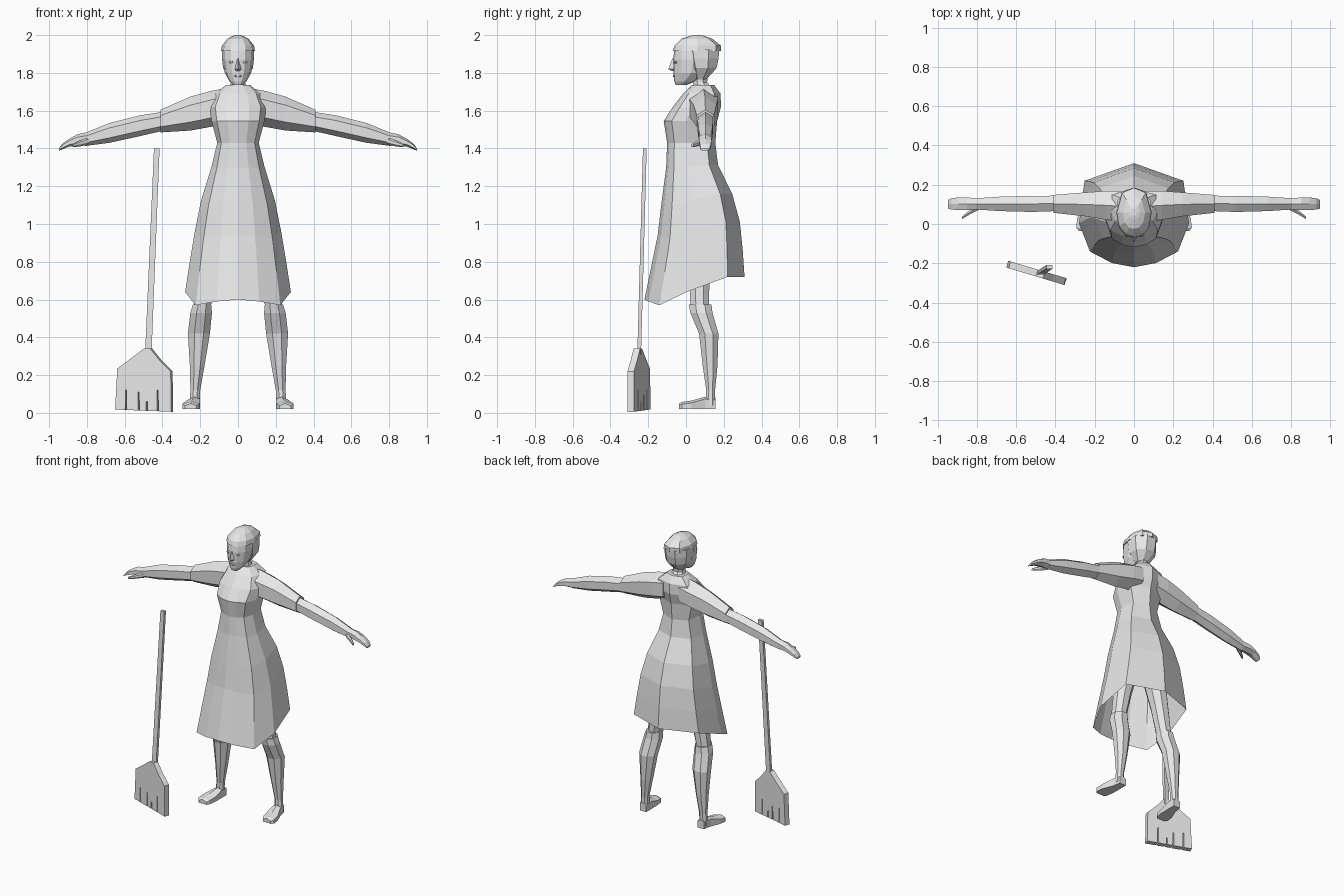
import bpy, bmesh, math
from mathutils import Vector

cube = bpy.data.objects.get("Cube")
if cube:
    bpy.data.objects.remove(cube, do_unlink=True)

grey = bpy.data.materials.new("light_grey")
grey.use_nodes = True
colour = (0.8, 0.8, 0.8, 1)
grey.diffuse_color = colour
for node in grey.node_tree.nodes:
    if node.type == "BSDF_PRINCIPLED":
        node.inputs["Base Color"].default_value = colour


def finish(name, bm):
    bmesh.ops.recalc_face_normals(bm, faces=bm.faces)
    mesh = bpy.data.meshes.new(name)
    bm.to_mesh(mesh)
    bm.free()
    mesh.materials.append(grey)
    obj = bpy.data.objects.new(name, mesh)
    bpy.context.collection.objects.link(obj)
    return obj


def loft(name, rings, start=True, end=True, side=1):
    """Skin a list of rings; side=-1 mirrors the part across x."""
    bm = bmesh.new()
    loops = [[bm.verts.new((side * x, y, z)) for x, y, z in ring] for ring in rings]
    for low, high in zip(loops, loops[1:]):
        count = len(low)
        for i in range(count):
            j = (i + 1) % count
            bm.faces.new((low[i], low[j], high[j], high[i]))
    if start:
        bm.faces.new(loops[0])
    if end:
        bm.faces.new(loops[-1])
    return finish(name, bm)


def pair(name, rings, **options):
    for label, side in (("left_", 1), ("right_", -1)):
        loft(label + name, rings, side=side, **options)


def polygon(sides, turn=0.0):
    angles = [2 * math.pi * (i + turn) / sides for i in range(sides)]
    return [(math.sin(a), 0.5 - 0.5 * math.cos(a)) for a in angles]


def level(outline, z, half, front, back, centre=0.0):
    """Horizontal ring, from half width and front and back depth."""
    return [(centre + u * half, front + v * (back - front), z) for u, v in outline]


def upright(outline, x, low, high, front, back):
    """Ring across an arm."""
    mid, half = (front + back) / 2, (back - front) / 2
    return [(x, mid + u * half, low + v * (high - low)) for u, v in outline]


def mirrored(half):
    return half + [(-u, v) for u, v in reversed(half[1:-1])]


BODY = mirrored([(0, 0), (.4, .04), (.8, .15), (1, .42), (.9, .83), (0, 1)])
FACE = mirrored([(0, 0), (.45, .04), (.85, .2), (1, .5), (.7, .9), (0, 1)])
HEX, OCT = polygon(6), polygon(8, .5)

# Skirt: open at the bottom, hem rising to the back
HEM = [0, -.01, -.03, .04, .12, .12]
HEM = HEM + HEM[-2:0:-1]
skirt = []
for z, half, front, back, sway in (
        (.6, .28, -.22, .31, 1), (.77, .255, -.185, .3, .8), (.94, .228, -.15, .285, .6),
        (1.11, .195, -.13, .245, .4), (1.3, .14, -.105, .17, .1), (1.43, .11, -.1, .155, 0)):
    ring = level(BODY, z, half, front, back)
    skirt.append([(x, y, h + sway * d) for (x, y, h), d in zip(ring, HEM)])
loft("skirt", skirt, start=False, end=False)

# Bodice
loft("bodice", [level(BODY, *row) for row in (
    (1.43, .11, -.1, .155), (1.545, .14, -.118, .165), (1.62, .15, -.07, .185),
    (1.69, .12, -.015, .183), (1.735, .065, .03, .15))], start=False)

# Sleeves, forearms, hands and thumbs
pair("sleeve", [upright(HEX, *row) for row in (
    (.06, 1.53, 1.72, .0, .18), (.14, 1.515, 1.705, .01, .18),
    (.25, 1.495, 1.675, .03, .17), (.41, 1.485, 1.605, .05, .155))])
pair("forearm", [upright(HEX, *row) for row in (
    (.39, 1.495, 1.595, .06, .15), (.52, 1.465, 1.575, .055, .15),
    (.68, 1.43, 1.535, .06, .145), (.81, 1.413, 1.482, .07, .135))])
pair("hand", [upright(HEX, *row) for row in (
    (.8, 1.415, 1.485, .07, .135), (.85, 1.415, 1.475, .065, .14),
    (.895, 1.41, 1.45, .065, .14), (.93, 1.395, 1.425, .07, .135),
    (.948, 1.388, 1.4, .075, .125))])
pair("thumb", [upright(HEX, *row) for row in (
    (.79, 1.42, 1.46, .07, .1), (.84, 1.41, 1.44, .045, .07),
    (.875, 1.407, 1.425, .025, .04))])

# Thighs, boots and feet
pair("thigh", [level(OCT, *row) for row in (
    (1.0, .08, -.02, .15, .1), (.75, .06, .01, .13, .155), (.56, .048, .02, .125, .19))])
pair("boot", [level(OCT, *row) for row in (
    (.575, .052, .01, .14, .19), (.53, .062, .018, .145, .195), (.42, .063, .065, .176, .207),
    (.25, .042, .085, .17, .216), (.12, .028, .105, .156, .226), (.04, .029, .1, .157, .23))])
foot = []
for y, centre, half, top in ((.157, .225, .025, .08), (.1, .23, .03, .085),
                             (.03, .245, .044, .065), (-.02, .252, .043, .058),
                             (-.036, .25, .03, .05)):
    foot.append([(centre - half, y, .02), (centre + half, y, .02),
                 (centre + half, y, top - .012), (centre, y, top),
                 (centre - half, y, top - .012)])
pair("foot", foot)

# Neck and head
loft("neck", [level(OCT, *row) for row in (
    (1.71, .055, .035, .15), (1.75, .04, .035, .115), (1.82, .04, .03, .12))])
loft("head", [level(FACE, *row) for row in (
    (1.735, .025, -.055, .0), (1.755, .045, -.062, .05), (1.8, .07, -.066, .12),
    (1.87, .082, -.068, .15), (1.93, .08, -.06, .15))])
loft("nose", [level(polygon(4), *row) for row in (
    (1.81, .013, -.075, -.04), (1.82, .016, -.093, -.04), (1.875, .007, -.073, -.04))])
loft("mouth", [level(OCT, *row) for row in (
    (1.777, .012, -.068, -.05), (1.784, .024, -.071, -.05), (1.79, .014, -.07, -.05))])
pair("eye", [level(OCT, *row) for row in (
    (1.85, .008, -.062, -.045, .036), (1.857, .015, -.064, -.045, .036),
    (1.864, .008, -.063, -.045, .036))])

# Hair: swept back sides and a cap above the brow
loft("back_hair", [level(OCT, *row) for row in (
    (1.765, .045, .04, .11), (1.825, .085, .0, .168),
    (1.875, .092, -.02, .18), (1.925, .092, -.03, .184))])
loft("hair_cap", [level(FACE, *row) for row in (
    (1.915, .09, -.07, .184), (1.945, .085, -.06, .184), (1.98, .056, -.025, .14),
    (1.995, .03, .02, .1), (2.0, .012, .04, .08))])

# Broom: leaning handle and a flat head with bristle slits
loft("broom_handle", [level(polygon(4, .5), *row) for row in (
    (.31, .024, -.262, -.234, -.475), (1.4, .021, -.232, -.204, -.43))])
along = Vector((.958, -.287, 0))
across = Vector((.287, .958, 0))
middle = Vector((-.497, -.249, 0))
outline = [(.155, .006), (.152, .22), (.09, .28), (.04, .34), (.003, .34),
           (-.065, .29), (-.143, .235), (-.155, .018)]
for u, height in ((-.095, .12), (-.025, .11), (.02, .06), (.08, .12)):
    base = .012 - u * .04
    outline += [(u - .004, base), (u - .003, height), (u + .003, height), (u + .004, base)]
bm = bmesh.new()
front = bm.faces.new([bm.verts.new(middle + along * u - across * .018 + Vector((0, 0, z)))
                      for u, z in outline])
grown = bmesh.ops.extrude_face_region(bm, geom=[front], use_keep_orig=True)
moved = [item for item in grown["geom"] if isinstance(item, bmesh.types.BMVert)]
bmesh.ops.translate(bm, verts=moved, vec=across * .036)
bmesh.ops.triangulate(bm, faces=[f for f in bm.faces if len(f.verts) > 4])
finish("broom_head", bm)
